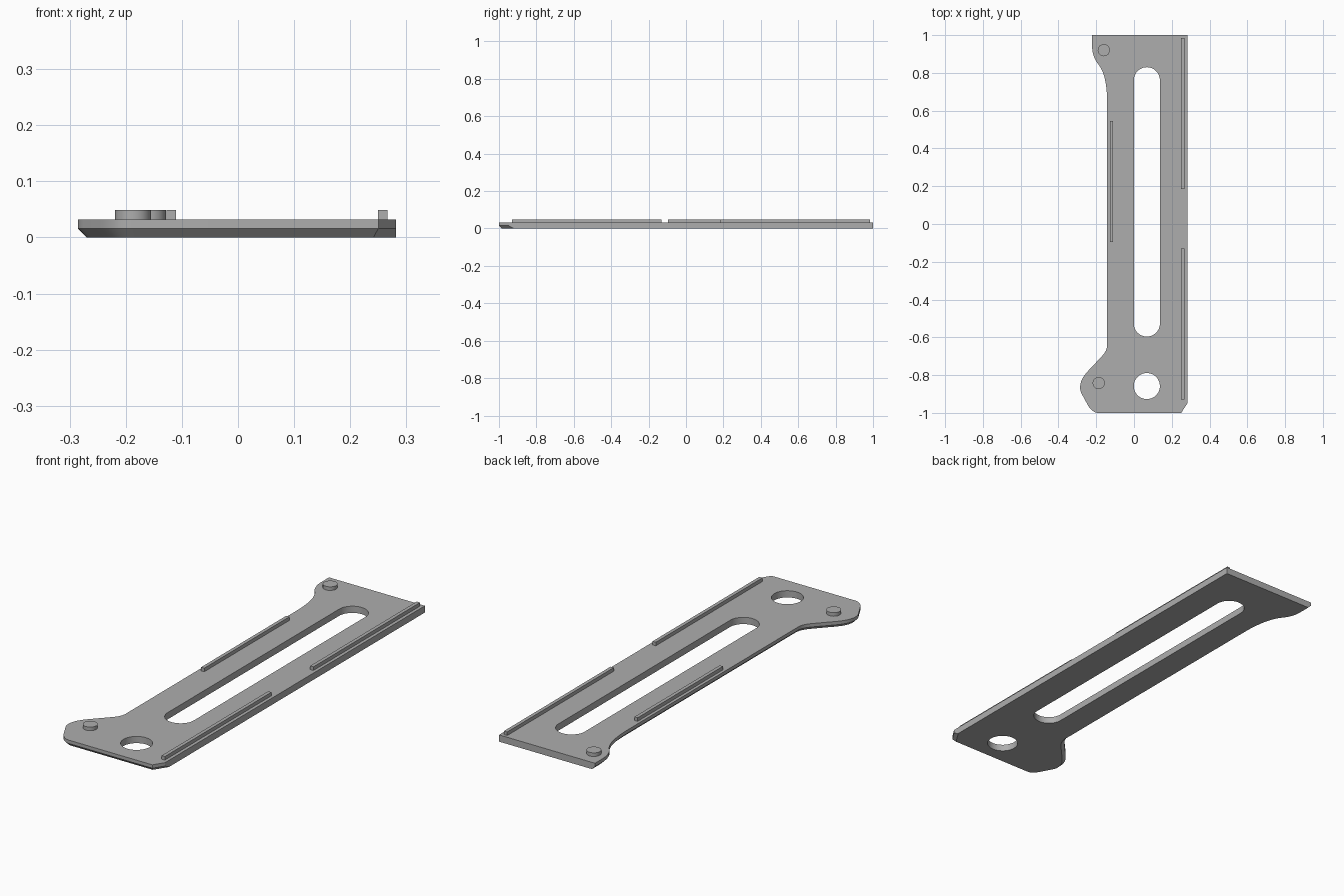
import bpy, bmesh, math
from mathutils import Vector

if "Cube" in bpy.data.objects:
    bpy.data.objects.remove(bpy.data.objects["Cube"])

THICK, CHAMFER, TOP = 0.032, 0.016, 0.049

grey = bpy.data.materials.new("plain grey")
grey.use_nodes = True
grey.diffuse_color = (0.42, 0.42, 0.42, 1)
grey.node_tree.nodes["Principled BSDF"].inputs["Base Color"].default_value = grey.diffuse_color


def add_object(name, bm):
    bmesh.ops.recalc_face_normals(bm, faces=bm.faces)
    mesh = bpy.data.meshes.new(name)
    bm.to_mesh(mesh)
    bm.free()
    mesh.materials.append(grey)
    obj = bpy.data.objects.new(name, mesh)
    bpy.context.collection.objects.link(obj)
    return obj


def loft(name, rings):
    """Stack rings of equal length into a closed solid."""
    bm = bmesh.new()
    loops = [[bm.verts.new((p.x, p.y, z)) for p in ring] for ring, z in rings]
    bm.faces.new(loops[0][::-1])
    bm.faces.new(loops[-1])
    for low, high in zip(loops, loops[1:]):
        for i in range(len(low)):
            j = (i + 1) % len(low)
            bm.faces.new((low[i], low[j], high[j], high[i]))
    return add_object(name, bm)


def rounded(corners, steps=8):
    """Round each corner (x, y, length before, length after) with a curve."""
    points = []
    for i, (x, y, before, after) in enumerate(corners):
        p = Vector((x, y))
        if not before:
            points.append(p)
            continue
        prev = Vector(corners[i - 1][:2])
        nxt = Vector(corners[(i + 1) % len(corners)][:2])
        a = p + (prev - p).normalized() * before
        b = p + (nxt - p).normalized() * after
        for s in range(steps + 1):
            t = s / steps
            points.append(a * (1 - t) ** 2 + p * 2 * t * (1 - t) + b * t * t)
    return points


def inset(points, straight):
    """Move the outline inwards, except for its last few straight edges."""
    n = len(points)
    normals, dist = [], []
    for i in range(n):
        d = (points[(i + 1) % n] - points[i]).normalized()
        normals.append(Vector((-d.y, d.x)))
        dist.append(0 if i >= n - straight else CHAMFER)
    result = []
    for i, p in enumerate(points):
        a, b, da, db = normals[i - 1], normals[i], dist[i - 1], dist[i]
        det = a.x * b.y - a.y * b.x
        if abs(det) < 0.001:
            result.append(p + b * db)
        else:
            result.append(p + Vector((da * b.y - db * a.y, a.x * db - b.x * da)) / det)
    return result


def capsule(x, y0, y1, r, steps=24):
    """Outline of a slot; a circle when y0 equals y1."""
    points = []
    for cy, start in ((y1, 0), (y0, math.pi)):
        for s in range(steps + (y0 != y1)):
            a = start + math.pi * s / steps
            points.append(Vector((x + r * math.cos(a), cy + r * math.sin(a))))
    return points


# Base plate, bevelled underneath along the left and front edges
outline = rounded([
    (-0.222, 1, 0, 0),
    (-0.222, 0.885, 0.06, 0.05),
    (-0.142, 0.79, 0.073, 0.15),
    (-0.142, -0.67, 0.03, 0.04),
    (-0.275, -0.812, 0.05, 0.03),
    (-0.29, -0.875, 0.03, 0.03),
    (-0.222, -1, 0.05, 0.035),
    (0.25, -1, 0, 0),
    (0.282, -0.95, 0, 0),
    (0.282, 1, 0, 0),
])
plate = loft("base_plate", [(inset(outline, 2), 0), (outline, CHAMFER), (outline, THICK)])

# Long slot and round hole
for name, y0, y1 in (("slot", -0.527, 0.761), ("hole", -0.858, -0.858)):
    ring = capsule(0.068, y0, y1, 0.069)
    cutter = loft(name + "_cutter", [(ring, -0.1), (ring, 0.1)])
    cutter.hide_render = True
    mod = plate.modifiers.new(name, "BOOLEAN")
    mod.operation, mod.solver, mod.object = "DIFFERENCE", "EXACT", cutter
    bpy.context.view_layer.objects.active = plate
    bpy.ops.object.modifier_apply(modifier=mod.name)
    bpy.data.objects.remove(cutter)

parts = [plate]

# Locating pegs
for name, x, y in (("back_peg", -0.16, 0.92), ("front_peg", -0.187, -0.842)):
    ring = capsule(x, y, y, 0.032, 16)
    parts.append(loft(name, [(ring, THICK), (ring, TOP)]))

# Thin guide rails
for name, x, y0, y1 in (("left_back_rail", 0.258, 0.185, 0.985),
                        ("left_front_rail", 0.258, -0.93, -0.13),
                        ("right_rail", -0.119, -0.095, 0.545)):
    w = 0.0085
    ring = [Vector(p) for p in ((x - w, y0), (x + w, y0), (x + w, y1), (x - w, y1))]
    parts.append(loft(name, [(ring, THICK), (ring, TOP)]))

# Smooth the curved walls, keep the edges sharp
bpy.ops.object.select_all(action="DESELECT")
for part in parts:
    part.select_set(True)
bpy.context.view_layer.objects.active = plate
bpy.ops.object.shade_smooth_by_angle(angle=math.radians(30))
